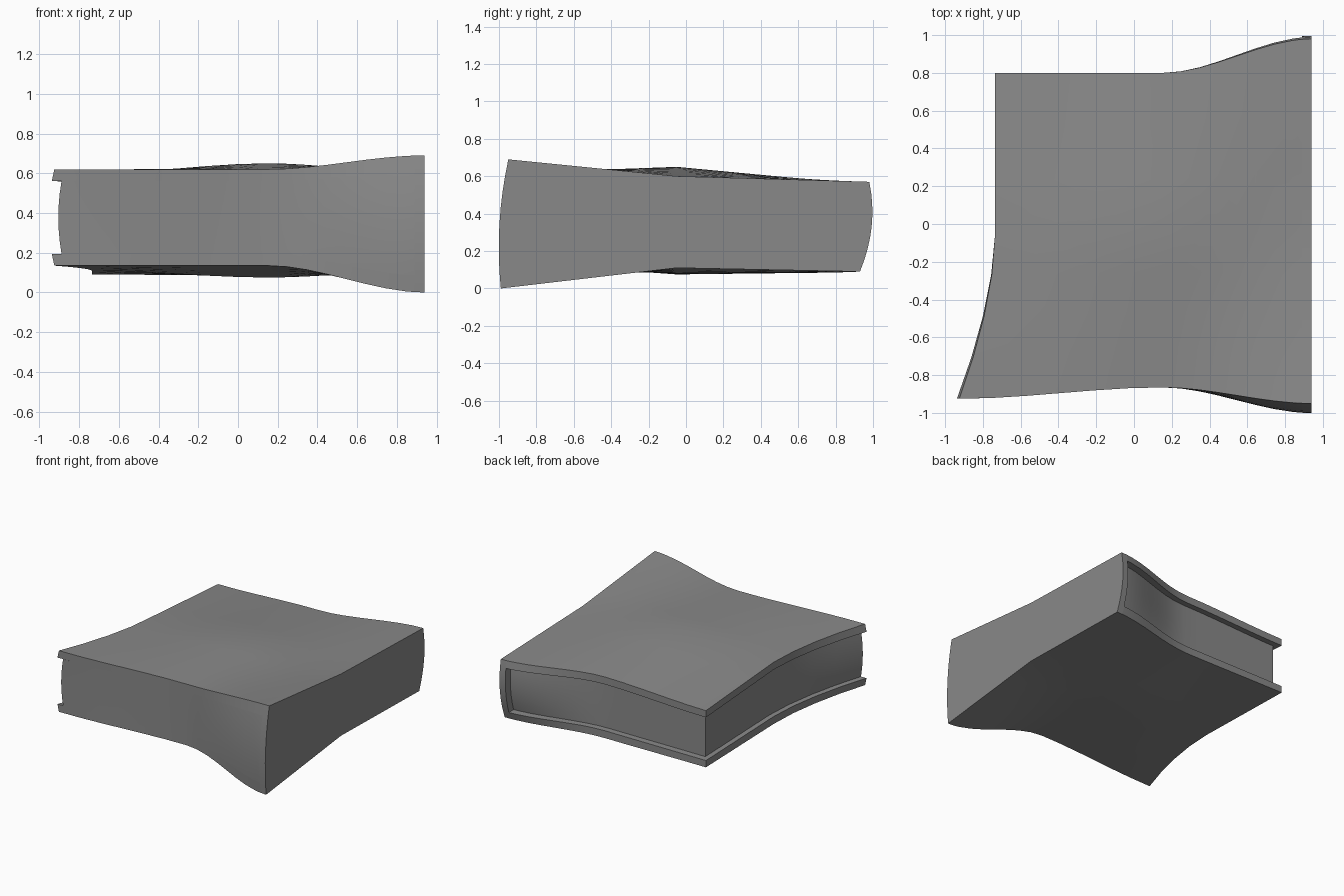
import bpy, bmesh
from mathutils import Vector

if "Cube" in bpy.data.objects:
    bpy.data.objects.remove(bpy.data.objects["Cube"])

# Plan of the straight book before it is warped
LEFT, CREASE, SPINE = -0.735, 0.15, 0.94
FRONT, MIDDLE, BACK = -0.865, -0.05, 0.8
BOARD = 0.12          # board thickness as a share of the height

# Heights at left / crease / spine for the front, middle and back rows
TOP = [(0.62, 0.62, 0.69), (0.60, 0.65, 0.60), (0.54, 0.57, 0.57)]
BOTTOM = [(0.135, 0.135, 0.0), (0.11, 0.075, 0.11), (0.09, 0.085, 0.09)]

grey = bpy.data.materials.new("Plain grey")
grey.use_nodes = True
colour = (0.25, 0.25, 0.25, 1)
grey.diffuse_color = colour
grey.node_tree.nodes["Principled BSDF"].inputs["Base Color"].default_value = colour


def clamp(t):
    return max(0.0, min(1.0, t))


def ease(t):
    return t * t * (3 - 2 * t)


def warp(p):
    """Bend a point of the straight book; p.z runs from 0 to 1."""
    x, y, h = p
    left = clamp((CREASE - x) / (CREASE - LEFT))
    right = ease(clamp((x - CREASE) / (SPINE - CREASE)))
    front = clamp((MIDDLE - y) / (MIDDLE - FRONT))
    back = clamp((y - MIDDLE) / (BACK - MIDDLE))

    def height(rows):
        across = [r[1] + (r[0] - r[1]) * ease(left) + (r[2] - r[1]) * right
                  for r in rows]
        return (across[1] + (across[0] - across[1]) * front
                + (across[2] - across[1]) * back)

    low, high = height(BOTTOM), height(TOP)
    flare = 0.19 * front ** 1.7 + 0.12 * front * h * (1 - h)
    front_push = 0.06 * ease(left) + right * (0.125 + 0.07 * h - 0.11 * h * h)
    back_push = right * (0.13 + 0.2 * h - 0.15 * h * h)
    return Vector((x - left * flare,
                   y - front * front_push + back * back_push,
                   low + (high - low) * h))


def book_part(name, xs, ys, hs):
    """Box between the given limits, sliced finely and then warped."""
    bm = bmesh.new()
    bmesh.ops.create_cube(bm, size=1)
    limits = (xs, ys, hs)
    for v in bm.verts:
        v.co = [lim[0] if c < 0 else lim[1] for c, lim in zip(v.co, limits)]
    cuts = [(0, CREASE + (SPINE - CREASE) * i / 8) for i in range(8)]
    cuts += [(0, LEFT + (CREASE - LEFT) * i / 6) for i in range(1, 6)]
    cuts += [(1, MIDDLE + (FRONT - MIDDLE) * i / 4) for i in range(4)]
    cuts += [(1, MIDDLE + (BACK - MIDDLE) * i / 3) for i in range(1, 3)]
    cuts += [(2, i / 8) for i in range(1, 8)]
    for axis, at in cuts:
        normal = Vector((0, 0, 0))
        normal[axis] = 1
        bmesh.ops.bisect_plane(bm, geom=bm.verts[:] + bm.edges[:] + bm.faces[:],
                               dist=1e-5, plane_co=normal * at, plane_no=normal)
    for v in bm.verts:
        v.co = warp(v.co)
    bmesh.ops.recalc_face_normals(bm, faces=bm.faces)
    mesh = bpy.data.meshes.new(name)
    bm.to_mesh(mesh)
    bm.free()
    mesh.materials.append(grey)
    obj = bpy.data.objects.new(name, mesh)
    bpy.context.collection.objects.link(obj)
    bpy.ops.object.select_all(action="DESELECT")
    obj.select_set(True)
    bpy.context.view_layer.objects.active = obj
    bpy.ops.object.shade_smooth_by_angle(angle=0.6)


# Two boards joined by the spine
inner = SPINE - 0.05
book_part("bottom_cover", (LEFT, inner), (FRONT, BACK), (0, BOARD))
book_part("top_cover", (LEFT, inner), (FRONT, BACK), (1 - BOARD, 1))
book_part("spine", (inner, SPINE), (FRONT, BACK), (0, 1))

# Page block, flush at the front and set back on the other open sides
book_part("pages", (LEFT + 0.04, inner), (FRONT, BACK - 0.05), (BOARD, 1 - BOARD))
